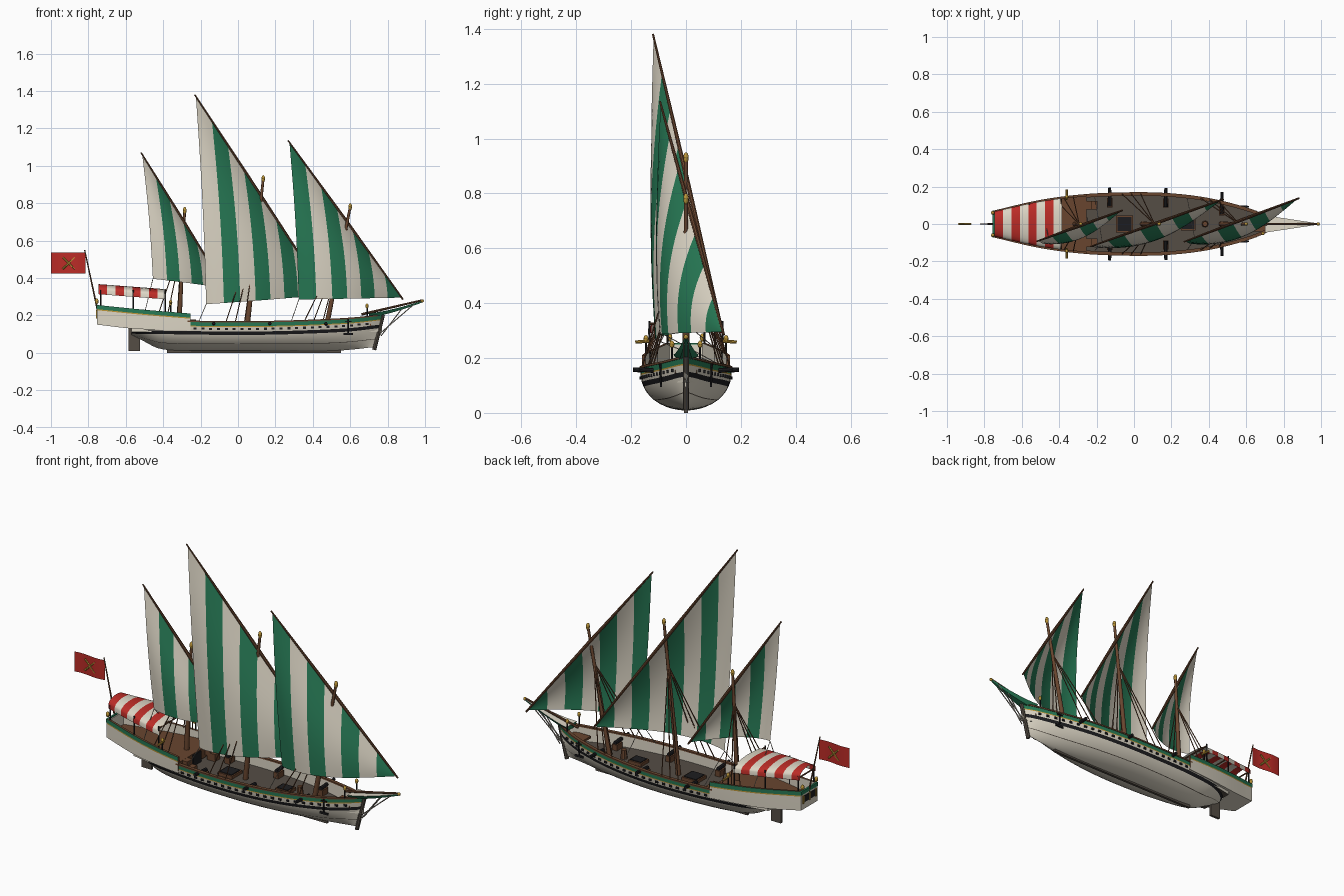
import bpy, bmesh, math
from mathutils import Vector as V

if "Cube" in bpy.data.objects:
    bpy.data.objects.remove(bpy.data.objects["Cube"])

# ---- palette ----
COLOURS = {"cream": (.72, .67, .56), "green": (.02, .19, .09), "red": (.5, .025, .02),
           "wood": (.14, .06, .028), "deck_grey": (.09, .075, .06),
           "black": (.012, .012, .014), "gold": (.5, .3, .04), "rope": (.3, .27, .23)}
MATS = {}
for key, rgb in COLOURS.items():
    m = bpy.data.materials.new(key)
    m.use_nodes = True
    m.diffuse_color = (*rgb, 1)
    shader = m.node_tree.nodes["Principled BSDF"]
    shader.inputs["Base Color"].default_value = (*rgb, 1)
    shader.inputs["Roughness"].default_value = .8
    MATS[key] = m


# ---- helpers ----
def finish(name, bm, mats, smooth=True, recalc=True):
    if recalc:
        bmesh.ops.recalc_face_normals(bm, faces=bm.faces)
    me = bpy.data.meshes.new(name)
    bm.to_mesh(me)
    bm.free()
    for k in mats:
        me.materials.append(MATS[k])
    if smooth:
        me.shade_smooth()
        me.set_sharp_from_angle(angle=math.radians(35))
    ob = bpy.data.objects.new(name, me)
    bpy.context.collection.objects.link(ob)
    return ob


def loft(name, rings, colour, closed=True, cap=None):
    """Skin rings of points; colour(i, j) names the colour of each face."""
    bm = bmesh.new()
    names = list(COLOURS)
    rows = [[bm.verts.new(p) for p in r] for r in rings]
    n = len(rows[0])
    for i in range(len(rows) - 1):
        for j in range(n if closed else n - 1):
            k = (j + 1) % n
            f = bm.faces.new((rows[i][j], rows[i][k], rows[i + 1][k], rows[i + 1][j]))
            f.material_index = names.index(colour(i, j))
    if cap:
        for r in (rows[0], rows[-1]):
            bm.faces.new(r).material_index = names.index(cap)
    return finish(name, bm, names)


def box(name, loc, size, mat):
    bm = bmesh.new()
    bmesh.ops.create_cube(bm, size=1)
    for v in bm.verts:
        v.co = V(a * b + c for a, b, c in zip(v.co, size, loc))
    return finish(name, bm, [mat], False)


def tube(name, p, q, r, mat, tip=None, sides=8):
    p, q = V(p), V(q)
    bm = bmesh.new()
    bmesh.ops.create_cone(bm, cap_ends=True, segments=sides, radius1=r,
                          radius2=r if tip is None else tip, depth=(q - p).length)
    rot = (q - p).to_track_quat('Z', 'Y')
    for v in bm.verts:
        v.co = rot @ v.co + (p + q) / 2
    return finish(name, bm, [mat])


def ball(name, loc, r, mat, stretch=1):
    bm = bmesh.new()
    bmesh.ops.create_uvsphere(bm, u_segments=10, v_segments=8, radius=r)
    for v in bm.verts:
        v.co = V((v.co.x, v.co.y, v.co.z * stretch)) + V(loc)
    return finish(name, bm, [mat])


def curve(keys):
    """Smooth interpolation through (x, value) keys."""
    def slope(i):
        a, b = keys[max(i - 1, 0)], keys[min(i + 1, len(keys) - 1)]
        return (b[1] - a[1]) / (b[0] - a[0])

    def f(x):
        i = max([0] + [k for k in range(len(keys) - 1) if keys[k][0] <= x])
        (xa, ya), (xb, yb) = keys[i], keys[i + 1]
        h = xb - xa
        t = (x - xa) / h
        return (ya * (1 + 2 * t) * (1 - t) ** 2 + yb * t * t * (3 - 2 * t)
                + h * t * (1 - t) * (slope(i) * (1 - t) - slope(i + 1) * t))
    return f


def span(a, b, n):
    return [a + (b - a) * i / n for i in range(n + 1)]


beam = curve([(-.75, .068), (-.5, .125), (-.26, .156), (0, .166), (.2, .16), (.4, .135),
              (.6, .085), (.72, .038), (.77, .008)])
sheer = curve([(-.57, .17), (-.26, .166), (0, .163), (.3, .168), (.6, .182), (.77, .2)])
keel = curve([(-.57, .095), (-.5, .06), (-.43, .025), (-.33, .012), (0, .01), (.5, .01), (.77, .03)])

# ---- hull: banded outer skin, lining and deck in one section ----
LOW = [0, .03, .08, .16, .28, .42, .45, .6, .8]
DROP = [.068, .05, .026, .021, 0]
BANDS = ["cream"] * 5 + ["deck_grey"] + ["cream"] * 3 + ["black", "cream", "gold", "green"]
DECK = .11


def hull_ring(x):
    s, k, w = sheer(x), keel(x), beam(x)
    zs = [k + (s - DROP[0] - k) * f for f in LOW] + [s - d for d in DROP]
    power = .5 + .5 * max(0, abs(x - .05) / .7) ** 2
    rake = .045 * max(0, (x - .45) / .32) ** 2
    half = []
    for z in zs:
        f = (z - k) / (s - k)
        half.append(V((x - rake * (1 - f), w * (1 - (1 - f) ** 2.4) ** power + .001, z)))
    inner = max(w - .013, .002)
    flip = [V((p.x, -p.y, p.z)) for p in half]
    inside = [V((x, -inner, s)), V((x, -inner, DECK)), V((x, inner, DECK)), V((x, inner, s))]
    return half[::-1] + flip + inside


HULL_ROWS = BANDS[::-1] + ["cream"] + BANDS + ["wood", "cream", "deck_grey", "cream", "wood"]
loft("hull", [hull_ring(x) for x in span(-.57, .77, 48)], lambda i, j: HULL_ROWS[j], cap="cream")

for side, tag in ((1, "left"), (-1, "right")):
    rail = []
    for x in span(-.27, .76, 36):
        y, z = beam(x), sheer(x)
        rail.append([V((x, side * (y + a), z + b)) for a, b in
                     ((.004, -.002), (.004, .006), (-.015, .006), (-.015, -.002))])
    loft("gunwale_" + tag, rail, lambda i, j: "wood", cap="wood")
    # small ports under the rail
    for x in span(-.23, .69, 22):
        box("port_" + tag, (x, side * (beam(x) - .001), sheer(x) - .036), (.016, .008, .011), "black")
    # guns on carriages
    for x in (-.13, .17, .47):
        y = beam(x)
        tube("gun_" + tag, (x, side * (y - .07), .15), (x, side * max(y + .03, .17), .158), .011, "black", .008)
        box("gun_carriage_" + tag, (x, side * (y - .05), .128), (.03, .05, .032), "wood")
    # anchor
    y = side * (beam(.59) + .006)
    tube("anchor_shank_" + tag, (.59, y, .18), (.59, y * .97, .1), .004, "black")
    box("anchor_arms_" + tag, (.59, y * .97, .1), (.05, .008, .01), "black")
    box("anchor_stock_" + tag, (.59, y, .168), (.035, .008, .006), "black")
    # lantern posts at the rail
    for x, z in ((-.36, .21), (.69, .19)):
        y = side * beam(x)
        tube("lantern_post_" + tag, (x, y, z), (x, y, z + .05), .004, "black")
        ball("lantern_" + tag, (x, y, z + .06), .009, "gold", 1.5)
    tube("swivel_gun_" + tag, (-.36, side * .13, .262), (-.36, side * .185, .258), .006, "gold")

# ---- keel, stem and rudder ----
box("keel", (.085, 0, .01), (.93, .014, .02), "deck_grey")
tube("stem_post", (.728, 0, .015), (.775, 0, .205), .011, "deck_grey")
box("rudder", (-.555, 0, .07), (.06, .014, .12), "deck_grey")

# ---- raised stern ----
poop_top = curve([(-.75, .255), (-.5, .23), (-.255, .21)])
poop_base = curve([(-.75, .15), (-.55, .128), (-.255, .12)])
POOP_ROWS = ["green", "gold", "cream", "cream", "cream", "gold", "green",
             "wood", "cream", "wood", "cream", "wood"]


def poop_ring(x):
    w, t, b = beam(x) + .004, poop_top(x), poop_base(x)
    side = [(w, t), (w, t - .022), (w, t - .028), (w * .98, b)]
    inside = [(-w + .013, t), (-w + .013, .178), (w - .013, .178), (w - .013, t)]
    return [V((x, y, z)) for y, z in side + [(-y, z) for y, z in side[::-1]] + inside]


loft("stern_house", [poop_ring(x) for x in span(-.75, -.255, 16)], lambda i, j: POOP_ROWS[j], cap="wood")
box("transom", (-.748, 0, .2), (.012, .14, .098), "cream")
box("transom_trim", (-.752, 0, .245), (.01, .144, .02), "green")
box("transom_window", (-.754, 0, .206), (.006, .1, .036), "black")
for y in (-.055, 0, .055):
    box("transom_pillar", (-.756, y, .206), (.007, .007, .044), "gold")
for y in (-.06, .06):
    ball("stern_lantern", (-.755, y, .275), .01, "gold", 1.5)

# ---- striped awning with hanging edges ----
awning = []
for x in span(-.745, -.385, 16):
    w, z = beam(x) * .95 + .002, .335 - (x + .745) * .075
    arch = [(math.cos(a) * w, z + .032 * math.sin(a)) for a in span(0, math.pi, 12)]
    awning.append([V((x, y, h)) for y, h in [(w, z - .022)] + arch + [(-w, z - .022)]])
loft("awning", awning, lambda i, j: "cream" if i // 2 % 2 else "red", closed=False)
for x in (-.735, -.56, -.39):
    for side in (1, -1):
        y = side * beam(x) * .94
        tube("awning_post", (x, y, .18), (x, y, .335), .004, "black")
    tube("awning_beam", (x, -beam(x) * .94, .325), (x, beam(x) * .94, .325), .004, "wood")

# ---- flag ----
tube("flagpole", (-.745, 0, .2), (-.82, 0, .55), .005, "wood", .003)
cloth = [[V((x, .004 * math.sin((x + .82) * 35), z)) for z in (.425, .535)] for x in span(-.815, -1, 12)]
loft("flag", cloth, lambda i, j: "red", closed=False)
for d in (-1, 1):
    tube("flag_bar", (-.905 - d * .032, 0, .448), (-.905 + d * .032, 0, .51), .005, "gold", sides=6)

# ---- beakhead and bowsprit ----
beak = []
for t in span(0, 1, 8):
    x, w, z = .7 + .28 * t, .042 * (1 - t) + .004, .212 + .064 * t ** 1.4
    beak.append([V((x, y, h)) for y, h in ((w, z), (-w, z), (-w * .6, z - .024 + .015 * t),
                                           (w * .6, z - .024 + .015 * t))])
loft("beakhead", beak, lambda i, j: "green" if j else "cream", cap="green")
tube("bowsprit", (.66, 0, .205), (.98, 0, .28), .007, "wood", .005)
ball("bowsprit_tip", (.985, 0, .277), .009, "gold")
for x, z in ((.94, .258), (.88, .24)):
    for side in (1, -1):
        tube("bow_stay", (x, side * .008, z), (.765, side * .008, z - .15), .003, "rope", sides=5)

# ---- deck fittings ----
box("main_hatch", (-.05, 0, .118), (.09, .09, .018), "wood")
box("hatch_grating", (-.05, 0, .128), (.075, .075, .006), "black")
box("fore_hatch", (.29, 0, .118), (.08, .07, .018), "wood")
box("fore_grating", (.29, 0, .128), (.065, .055, .006), "black")
box("cabin_doors", (-.252, 0, .143), (.006, .07, .06), "black")
box("fore_deck", (.66, 0, .15), (.1, .08, .012), "wood")
for y in (.1, -.1):
    box("poop_stair", (-.22, y, .13), (.05, .045, .04), "wood")
    box("poop_stair_upper", (-.24, y, .155), (.03, .045, .045), "wood")
tube("capstan", (.38, 0, .11), (.38, 0, .16), .018, "wood", .014)

# ---- lateen rigs ----
BELLY = V((.34, -.94, 0))


def rig(tag, peak, tack, clew, foot, head, stripes, first, belly):
    peak, tack, clew, foot, head = map(V, (peak, tack, clew, foot, head))
    # mast and finial
    tube(tag + "_mast", foot, head, .014, "wood", .007, 12)
    ball(tag + "_mast_finial", head, .01, "gold", 2)
    # yard
    along = (tack - peak).normalized() * .012
    mid = (peak + tack) / 2
    tube(tag + "_yard_upper", mid, peak - along, .009, "wood", .004)
    tube(tag + "_yard_lower", mid, tack + along, .009, "wood", .005)
    # sail: columns run from foot to yard, coloured by cloth stripe
    columns = []
    for u in span(0, .985, stripes * 3):
        low, top = clew.lerp(tack, u), peak.lerp(tack, u)
        column = []
        for v in span(0, 1, 14):
            b = belly * math.sin(math.pi * u ** .8) * (1 - v * v) + .02 * (1 - u) * math.sin(math.pi * v)
            column.append(low.lerp(top, v) + BELLY * b)
        columns.append(column)
    pair = ("cream", "green")
    loft(tag + "_sail", columns, lambda i, j: pair[(i // 3 + first) % 2], closed=False)
    # shrouds and sheets
    for side in (1, -1):
        for dx in (-.11, -.06, -.01):
            x = foot.x + dx
            start = (x, side * (beam(x) - .004), .21 if x < -.26 else sheer(x))
            tube(tag + "_shroud", start, foot.lerp(head, .72), .0028, "wood", sides=5)
        x = clew.x - .04
        tube(tag + "_sheet", clew, (x, side * beam(x) * .9, .23 if x < -.26 else sheer(x)), .0018, "rope", sides=5)


rig("main", (-.225, -.118, 1.37), (.47, .13, .31), (-.17, -.095, .26),
    (.045, 0, .1), (.135, 0, .93), 8, 0, .085)
rig("fore", (.275, -.092, 1.125), (.875, .135, .295), (.325, -.08, .285),
    (.465, 0, .1), (.6, 0, .78), 7, 1, .08)
rig("mizzen", (-.512, -.09, 1.06), (-.07, .07, .345), (-.455, -.085, .395),
    (-.315, 0, .17), (-.285, 0, .76), 6, 0, .055)
